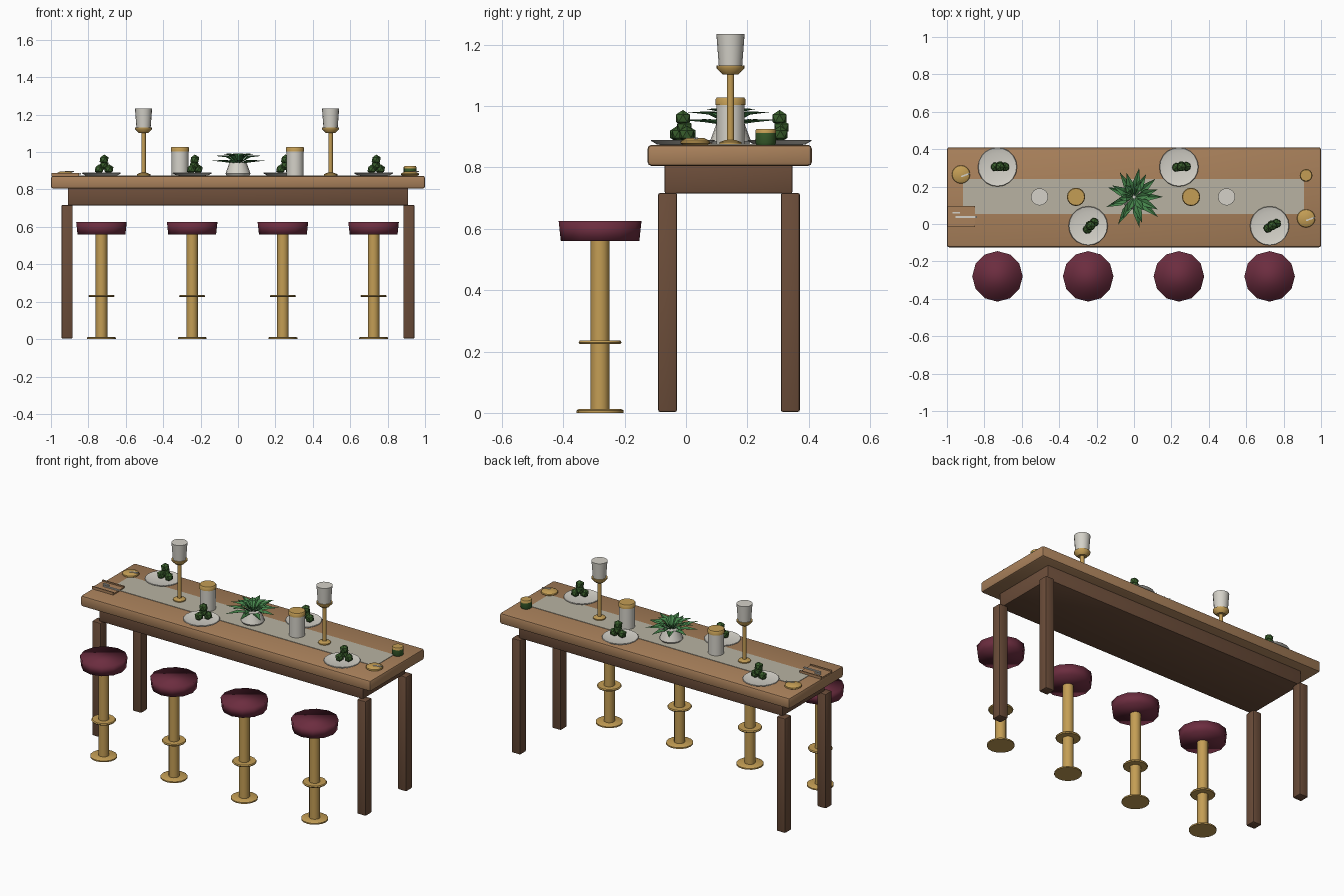
import bpy, bmesh, math, random
from mathutils import Matrix, Vector

if "Cube" in bpy.data.objects:
    bpy.data.objects.remove(bpy.data.objects["Cube"])

random.seed(4)


def material(name, rgb):
    m = bpy.data.materials.new(name)
    m.diffuse_color = (*rgb, 1)
    m.use_nodes = True
    m.node_tree.nodes["Principled BSDF"].inputs["Base Color"].default_value = m.diffuse_color
    return m


WOOD = material("light wood", (0.40, 0.22, 0.105))
DARK = material("dark wood", (0.15, 0.075, 0.042))
SEAT = material("burgundy leather", (0.15, 0.026, 0.05))
GOLD = material("brass", (0.55, 0.34, 0.09))
WHITE = material("white ceramic", (0.66, 0.64, 0.58))
CLOTH = material("linen", (0.48, 0.45, 0.36))
LEAF = material("leaf green", (0.06, 0.23, 0.07))
FOOD = material("dark green", (0.04, 0.11, 0.025))


def finish(bm, name, mat, smooth=None):
    me = bpy.data.meshes.new(name)
    bmesh.ops.recalc_face_normals(bm, faces=bm.faces)
    bm.to_mesh(me)
    bm.free()
    me.materials.append(mat)
    ob = bpy.data.objects.new(name, me)
    bpy.context.collection.objects.link(ob)
    if smooth:
        bpy.ops.object.select_all(action='DESELECT')
        ob.select_set(True)
        bpy.context.view_layer.objects.active = ob
        bpy.ops.object.shade_smooth_by_angle(angle=math.radians(smooth))
    return ob


def box(name, lo, hi, mat, bevel=0.0):
    bm = bmesh.new()
    bmesh.ops.create_cube(bm, size=1)
    lo, hi = Vector(lo), Vector(hi)
    for v in bm.verts:
        v.co = (lo + hi) / 2 + v.co * (hi - lo)
    if bevel:
        bmesh.ops.bevel(bm, geom=bm.edges[:], offset=bevel, segments=2,
                        profile=0.5, affect='EDGES')
    return finish(bm, name, mat, 40 if bevel else None)


def lathe(name, x, y, profile, mat, seg=16, smooth=45):
    """Spin (radius, z) points round a vertical axis and cap both ends."""
    bm = bmesh.new()
    rings = [[bm.verts.new((x + r * math.cos(2 * math.pi * i / seg),
                            y + r * math.sin(2 * math.pi * i / seg), z))
              for i in range(seg)] for r, z in profile]
    for a, b in zip(rings, rings[1:]):
        for i in range(seg):
            j = (i + 1) % seg
            bm.faces.new((a[i], a[j], b[j], b[i]))
    bm.faces.new(rings[0][::-1])
    bm.faces.new(rings[-1])
    return finish(bm, name, mat, smooth)


# Table
box("table_top", (-1, -0.125, 0.805), (1, 0.41, 0.873), WOOD, 0.012)
box("apron", (-0.91, -0.07, 0.715), (0.91, 0.347, 0.81), DARK, 0.006)
for side in (-1, 1):
    for label, y in (("front_leg", -0.06), ("back_leg", 0.34)):
        x = side * 0.914
        box(label, (x - 0.03, y - 0.031, 0.003), (x + 0.03, y + 0.031, 0.717), DARK, 0.007)
box("table_runner", (-0.914, 0.053, 0.87), (0.908, 0.24, 0.8755), CLOTH)

# Stools
STOOL_X = (-0.73, -0.245, 0.24, 0.725)
for x in STOOL_X:
    y = -0.28
    lathe("stool_seat", x, y, [(0.128, 0.56), (0.135, 0.625)], SEAT, 12, 179)
    lathe("stool_column", x, y, [(0.031, 0.005), (0.031, 0.565)], GOLD, 12)
    lathe("foot_ring", x, y, [(0.066, 0.224), (0.07, 0.23), (0.066, 0.236)], GOLD, 16)
    lathe("stool_base", x, y, [(0.077, 0), (0.077, 0.008), (0.07, 0.012)], GOLD, 16)

# Plates, each with a small heap of greens
for x, y, turn in ((STOOL_X[0], 0.305, 0), (STOOL_X[2], 0.305, 0.1),
                   (STOOL_X[1], -0.01, 0.8), (STOOL_X[3], -0.01, 0.5)):
    lathe("plate", x, y, [(0.07, 0.873), (0.085, 0.875), (0.105, 0.887),
                          (0.102, 0.89), (0.075, 0.883)], WHITE, 20, 60)
    bm = bmesh.new()
    for dx, dy, z in ((-0.026, 0, 0.908), (0.026, 0, 0.908), (0, 0.006, 0.93), (0, 0, 0.96)):
        c, s = math.cos(turn), math.sin(turn)
        place = Matrix.Translation((x + 0.014 + dx * c - dy * s, y + dx * s + dy * c, z))
        bmesh.ops.create_icosphere(bm, subdivisions=1, radius=0.027, matrix=place)
    finish(bm, "greens", FOOD)

# Candle holders and canisters along the runner
Y = 0.145
for x in (-0.505, 0.495):
    lathe("candle_foot", x, Y, [(0.036, 0.874), (0.036, 0.882), (0.015, 0.89)], GOLD)
    lathe("candle_stem", x, Y, [(0.012, 0.88), (0.012, 1.11)], GOLD, 12)
    lathe("candle_cup", x, Y, [(0.026, 1.103), (0.045, 1.122), (0.045, 1.132)], GOLD)
    lathe("candle_shade", x, Y, [(0.038, 1.13), (0.046, 1.234)], WHITE)
for x in (-0.31, 0.305):
    lathe("canister", x, Y, [(0.046, 0.874), (0.046, 1.005)], WHITE)
    lathe("canister_lid", x, Y, [(0.049, 1.003), (0.049, 1.022), (0.045, 1.027)], GOLD)

# Potted plant with three tiers of pointed leaves
lathe("plant_pot", 0, Y, [(0.06, 0.874), (0.067, 0.885), (0.045, 0.945)], WHITE)
bm = bmesh.new()
for count, length, tip, start in ((9, 0.168, 0.955, 0), (8, 0.145, 0.98, 0.3), (6, 0.09, 0.99, 0.1)):
    for i in range(count):
        a = start + 2 * math.pi * i / count
        reach = length * random.uniform(0.88, 1.03)
        out = Vector((math.cos(a), math.sin(a), 0))
        across = Vector((-out.y, out.x, 0)) * 0.02
        base = Vector((0, Y, 0))
        root = bm.verts.new(base + Vector((0, 0, 0.935)))
        mid = bm.verts.new(base + out * reach * 0.5 + Vector((0, 0, tip - 0.008)))
        end = bm.verts.new(base + out * reach + Vector((0, 0, tip)))
        for s in (-1, 1):
            edge = bm.verts.new(base + out * reach * 0.5 + across * s + Vector((0, 0, tip + 0.002)))
            bm.faces.new((root, edge, mid))
            bm.faces.new((mid, edge, end))
finish(bm, "plant_leaves", LEAF)

# Brass dishes with spoons
for x, y in ((-0.925, 0.265), (0.92, 0.03)):
    lathe("dish", x, y, [(0.04, 0.873), (0.049, 0.879), (0.047, 0.886), (0.03, 0.895)], GOLD)
    spoon = box("spoon", (-0.005, -0.004, 0), (0.045, 0.004, 0.005), WHITE)
    spoon.location = (x + 0.005, y - 0.01, 0.893)
    spoon.rotation_euler.z = 0.35

# Small green jar
lathe("jar", 0.92, 0.26, [(0.03, 0.873), (0.034, 0.88), (0.034, 0.912)], FOOD)
lathe("jar_lid", 0.92, 0.26, [(0.034, 0.91), (0.034, 0.92), (0.03, 0.925)], GOLD)

# Cutlery tray
box("tray", (-0.998, -0.015, 0.872), (-0.85, 0.095, 0.881), WOOD)
for y in (-0.015, 0.088):
    box("tray_rim", (-0.998, y, 0.88), (-0.85, y + 0.007, 0.889), WOOD)
box("knife", (-0.955, 0.033, 0.881), (-0.84, 0.042, 0.887), WHITE)
box("fork", (-0.97, 0.055, 0.881), (-0.93, 0.065, 0.887), WHITE)
